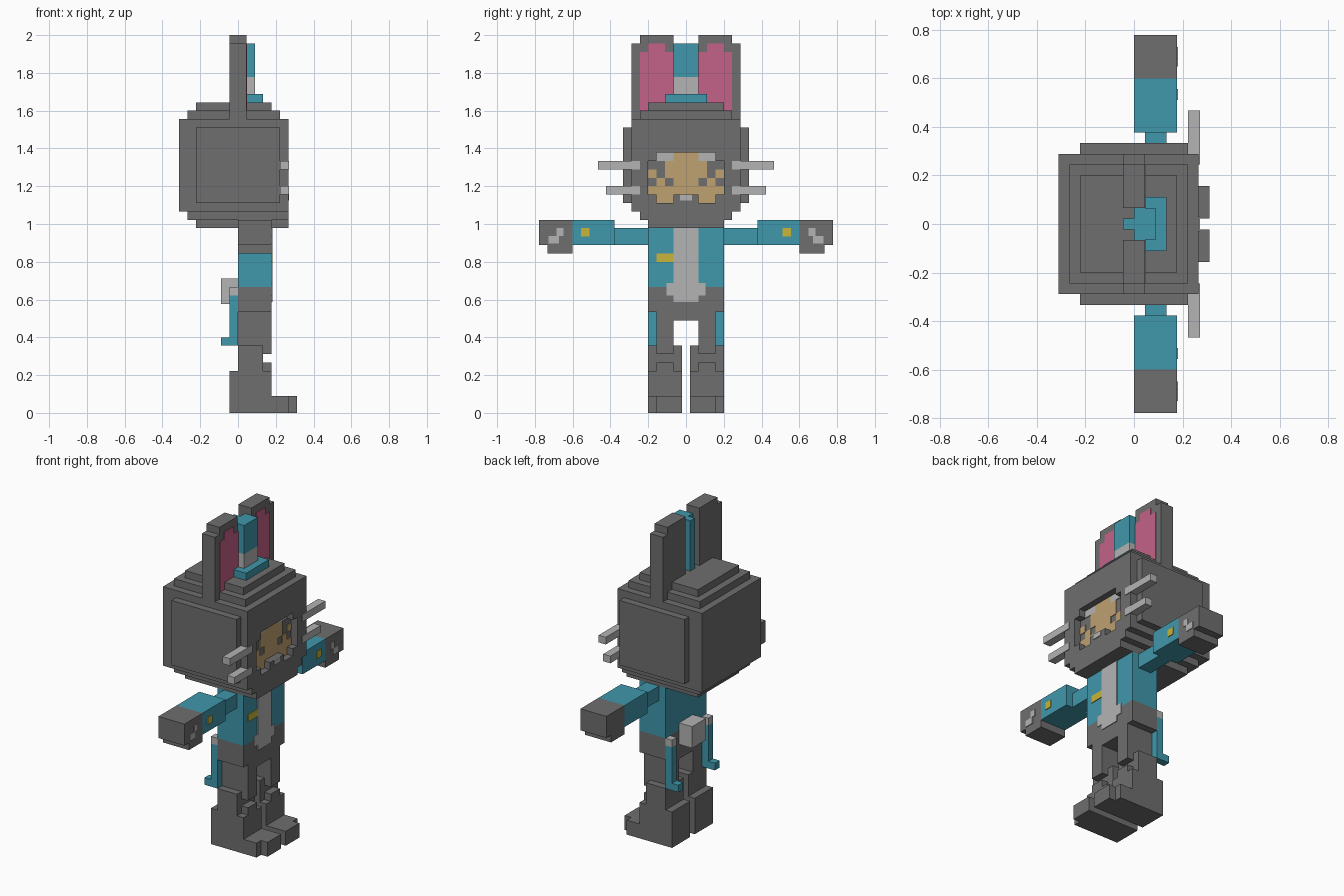
import bpy, bmesh

if "Cube" in bpy.data.objects:
    bpy.data.objects.remove(bpy.data.objects["Cube"])

U = 2 / 45      # one voxel
T = 0.1         # painted plate thickness, in voxels


def material(name, rgb):
    m = bpy.data.materials.new(name)
    m.diffuse_color = (*[(c / 255) ** 2.2 for c in rgb], 1)
    m.use_nodes = True
    m.node_tree.nodes["Principled BSDF"].inputs["Base Color"].default_value = m.diffuse_color
    return m


DARK = material("dark_grey", (110, 110, 110))
LIGHT = material("light_grey", (178, 178, 178))
BLUE = material("teal_blue", (66, 150, 170))
PINK = material("pink", (194, 98, 134))
TAN = material("tan", (189, 160, 112))
YELLOW = material("yellow", (200, 180, 60))


def part(name, mat, boxes, mirror=False):
    """Boxes are (x0, x1, y0, y1, z0, z1) in voxels; mirror copies across y."""
    bm = bmesh.new()
    if mirror:
        boxes = boxes + [(a, b, -d, -c, e, f) for a, b, c, d, e, f in boxes]
    for x0, x1, y0, y1, z0, z1 in boxes:
        vs = bmesh.ops.create_cube(bm, size=1)["verts"]
        for v in vs:
            v.co.x = (x1 if v.co.x > 0 else x0) * U
            v.co.y = (y1 if v.co.y > 0 else y0) * U
            v.co.z = (z1 if v.co.z > 0 else z0) * U
    me = bpy.data.meshes.new(name)
    bm.to_mesh(me)
    bm.free()
    me.materials.append(mat)
    ob = bpy.data.objects.new(name, me)
    bpy.context.collection.objects.link(ob)
    return ob


# Head: stepped layers, with an open frame in front of the face
part("head", DARK, [
    (-5, 5, -4.5, 4.5, 22, 23),
    (-6, 5, -5.5, 5.5, 23, 24),
    (-7, 5, -6.5, 6.5, 24, 35),
    (-5, 5, -7.5, 7.5, 25, 34),
    (-6, 5, -5.5, 5.5, 35, 36),
    (-5, 4, -4.5, 4.5, 36, 37),
])
part("face_frame", DARK, [
    (5, 6, -4.5, 4.5, 22, 23),
    (5, 6, -5.5, 5.5, 23, 24),
    (5, 6, -6.5, 6.5, 24, 25),
    (5, 6, -6.5, 6.5, 31, 35),
    (5, 6, -1.5, 1.5, 25, 26),
])
part("face_frame_sides", DARK, [
    (5, 6, 4.5, 6.5, 25, 31),
    (5, 6, 3.5, 4.5, 30, 31),
    (5, 6, 3.5, 4.5, 25, 26),
], True)

# Painted face, rows from the top down: t tan, l light, . bare
FACE = [".llttt" "ll.",
        "..tttt" "t..",
        "t.ttttt.t",
        ".t.ttt.t.",
        "ttttttttt",
        ".tt...tt."]
for key, mat, name in (("t", TAN, "face_paint"), ("l", LIGHT, "eyes")):
    part(name, mat, [(5, 5 + T, c - 4.5, c - 3.5, 30 - r, 31 - r)
                     for r, row in enumerate(FACE)
                     for c, ch in enumerate(row) if ch == key])
part("tooth", LIGHT, [(6, 6 + T, -0.7, 0.7, 25.3, 26)])

# Whiskers
part("whiskers", LIGHT, [
    (5, 6 + T, 5.5, 10.5, 29, 30),
    (5, 6 + T, 5.5, 9.5, 26, 27),
], True)

# Ears and pink linings
part("ears", DARK, [
    (-1, 1, 1.5, 6.5, 34, 44),
    (-1, 1, 1.5, 5.5, 44, 45),
], True)
part("ear_linings", PINK, [
    (1, 1 + T, 1.5, 5.5, 36, 43),
    (1, 1 + T, 2.5, 4.5, 43, 44),
], True)

# Tall hat between the ears
part("hat_brim", BLUE, [(0, 3, -2.5, 2.5, 37, 38)])
part("hat_band", LIGHT, [(0, 2, -1.5, 1.5, 38, 40)])
part("hat_crown", BLUE, [(0, 2, -1.5, 1.5, 40, 44),
                         (-1, 0, -0.5, 0.5, 37, 44)])

# Jacket, shirt and badge
part("jacket", BLUE, [(0, 4, -4.5, 4.5, 15, 22)])
part("shirt", LIGHT, [
    (4, 4 + T, -1.5, 1.5, 15, 22),
    (4, 4 + T, -2.3, 2.3, 14, 15.5),
    (4, 4 + T, -1.5, 1.5, 13.2, 14),
])
part("badge", YELLOW, [(4, 4 + T, -3.5, -1.5, 18, 19)])

# Arms
part("upper_arms", BLUE, [(1, 3, 4.5, 8.5, 20, 22)], True)
part("sleeves", BLUE, [(0, 4, 8.5, 13.5, 20, 23)], True)
part("hands", DARK, [
    (0, 4, 13.5, 17.5, 20, 23),
    (0, 4, 13.5, 16.5, 19, 20),
], True)
part("cuff_buttons", YELLOW, [(4, 4 + T, 11.5, 12.5, 21, 22)], True)
part("hand_marks", LIGHT, [
    (4, 4 + T, 14.6, 15.4, 21.1, 22),
    (4, 4 + T, 15.1, 16.4, 20.2, 21.1),
], True)

# Hips, legs and boots
part("hips", DARK, [(0, 4, -4.5, 4.5, 12, 15), (0, 4, -3.5, 3.5, 11, 12)])
part("legs", DARK, [(0, 4, 1.5, 3.5, 7, 11), (0, 3, 1.5, 3.5, 5, 7)], True)
part("boots", DARK, [
    (0, 3, 0.5, 4.5, 5, 8),
    (3, 4, 1.5, 3.5, 5, 6),
    (-1, 4, 0.5, 4.5, 0, 5),
    (4, 6, 0.5, 4.5, 0, 2),
    (6, 7, 0.5, 3.5, 0, 2),
], True)

# Coat tails with clips, and the tail
part("coat_tails", BLUE, [
    (-1, 0, 3.5, 4.5, 9, 14),
    (-2, -1, 3.5, 4.5, 8, 9),
    (-1, 0, 3.5, 4.5, 8, 9),
], True)
part("coat_clips", LIGHT, [(-1, 0, 3.5, 4.5, 14, 15)], True)
part("tail", LIGHT, [(-2, 0, -1.5, 1.5, 13, 16)])
